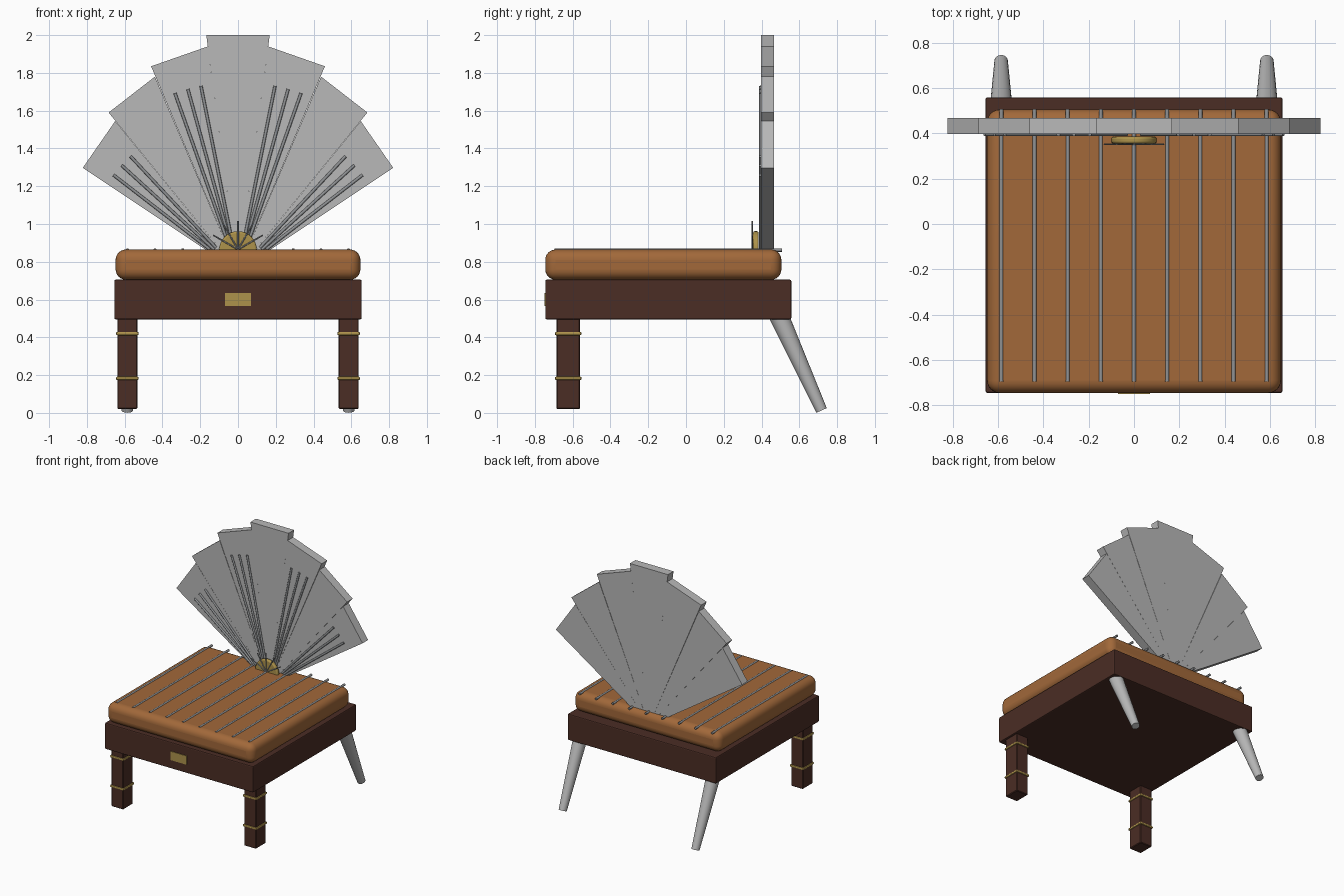
import bpy, bmesh, math
from mathutils import Vector

cube = bpy.data.objects.get("Cube")
if cube:
    bpy.data.objects.remove(cube, do_unlink=True)


def material(name, r, g, b):
    m = bpy.data.materials.new(name)
    m.use_nodes = True
    m.diffuse_color = (r, g, b, 1)
    m.node_tree.nodes["Principled BSDF"].inputs["Base Color"].default_value = (r, g, b, 1)
    return m


wood = material("dark wood", 0.07, 0.026, 0.018)
leather = material("tan leather", 0.36, 0.14, 0.042)
metal = material("pale metal", 0.48, 0.48, 0.48)
steel = material("rod steel", 0.28, 0.29, 0.3)
gold = material("brass", 0.42, 0.29, 0.07)


def finish(name, bm, mat, bevel=0, segments=1, smooth=False):
    bmesh.ops.recalc_face_normals(bm, faces=bm.faces)
    mesh = bpy.data.meshes.new(name)
    bm.to_mesh(mesh)
    bm.free()
    mesh.materials.append(mat)
    obj = bpy.data.objects.new(name, mesh)
    bpy.context.collection.objects.link(obj)
    if bevel:
        mod = obj.modifiers.new("rounded edges", "BEVEL")
        mod.width, mod.segments = bevel, segments
        mod.limit_method, mod.angle_limit = "ANGLE", math.radians(40)
    if smooth:
        bpy.ops.object.select_all(action="DESELECT")
        obj.select_set(True)
        bpy.context.view_layer.objects.active = obj
        bpy.ops.object.shade_smooth_by_angle(angle=math.radians(40))
    return obj


def box(name, lo, hi, mat, **kw):
    lo, hi = Vector(lo), Vector(hi)
    bm = bmesh.new()
    bmesh.ops.create_cube(bm, size=1)
    bmesh.ops.scale(bm, vec=hi - lo, verts=bm.verts)
    bmesh.ops.translate(bm, vec=(lo + hi) / 2, verts=bm.verts)
    return finish(name, bm, mat, **kw)


def rod(name, a, b, r1, r2, mat, sides=10, **kw):
    a, b = Vector(a), Vector(b)
    bm = bmesh.new()
    bmesh.ops.create_cone(bm, cap_ends=True, segments=sides, radius1=r1, radius2=r2,
                          depth=(b - a).length)
    bmesh.ops.rotate(bm, matrix=(b - a).to_track_quat("Z", "Y").to_matrix(), verts=bm.verts)
    bmesh.ops.translate(bm, vec=(a + b) / 2, verts=bm.verts)
    return finish(name, bm, mat, smooth=True, **kw)


def prism(name, points, y0, y1, mat):
    bm = bmesh.new()
    face = bm.faces.new([bm.verts.new((x, y0, z)) for x, z in points])
    ext = bmesh.ops.extrude_face_region(bm, geom=[face])["geom"]
    bmesh.ops.translate(bm, vec=(0, y1 - y0, 0),
                        verts=[g for g in ext if isinstance(g, bmesh.types.BMVert)])
    return finish(name, bm, mat)


# Seat: frame, cushion, front plaque
box("seat_frame", (-0.655, -0.745, 0.495), (0.655, 0.558, 0.705), wood, bevel=0.008, segments=2)
box("seat_cushion", (-0.648, -0.745, 0.705), (0.648, 0.505, 0.865), leather,
    bevel=0.055, segments=6, smooth=True)
box("front_plaque", (-0.07, -0.75, 0.565), (0.07, -0.742, 0.635), gold)

# Cushion rods running front to back
for i in range(9):
    x = (i - 4) * 0.1463
    rod(f"cushion_rod_{i + 1}", (x, -0.695, 0.862), (x, 0.508, 0.862), 0.009, 0.009, steel)

# Legs: banded square ones in front, splayed tapered ones behind
for side, s in (("left", 1), ("right", -1)):
    x = s * 0.586
    box(f"front_leg_{side}", (x - 0.053, -0.686, 0.02), (x + 0.053, -0.561, 0.5), wood, bevel=0.005)
    for part, z in (("lower", 0.183), ("upper", 0.42)):
        box(f"{part}_leg_band_{side}", (x - 0.06, -0.694, z - 0.009),
            (x + 0.06, -0.553, z + 0.009), gold, bevel=0.007, segments=2)
    rod(f"back_leg_{side}", (x, 0.482, 0.535), (x, 0.718, 0.013), 0.053, 0.03, metal, sides=24)

# Fan backrest: wedge panels meeting at a pivot hidden in the cushion
pivot = (0, 0.75)
tops = [((-0.168, 2.0), (0.168, 2.0)),
        ((0.16, 1.94), (0.46, 1.835)),
        ((0.44, 1.78), (0.685, 1.59)),
        ((0.65, 1.545), (0.822, 1.297))]
for i, (a, b) in enumerate(tops):
    for s in (1, -1) if i else (1,):
        pts = [(s * x, z) for x, z in (pivot, a, b)]
        prism(f"fan_panel_{i}_{'left' if s > 0 else 'right'}", pts, 0.397, 0.467, metal)

# Raised rods on the fan, three to a group
for group, angle, spread, length in (("inner", 15.4, 4.1, 1.0), ("outer", 47.7, 4.6, 0.833)):
    for k in (-1, 0, 1):
        for s in (1, -1):
            t = math.radians(angle + k * spread) * s
            a, b = [(math.sin(t) * r, 0.395, pivot[1] + math.cos(t) * r) for r in (0.17, length)]
            rod(f"fan_{group}_rod", a, b, 0.008, 0.008, steel)

# Brass boss at the base of the fan with thin spokes
rod("fan_boss", (0, 0.385, 0.862), (0, 0.355, 0.862), 0.1, 0.1, gold, sides=32,
    bevel=0.01, segments=3)
for deg in range(-60, 61, 30):
    t = math.radians(deg)
    rod("boss_spoke", (0, 0.352, 0.865),
        (math.sin(t) * 0.152, 0.352, 0.865 + math.cos(t) * 0.152), 0.004, 0.004, steel, sides=8)
